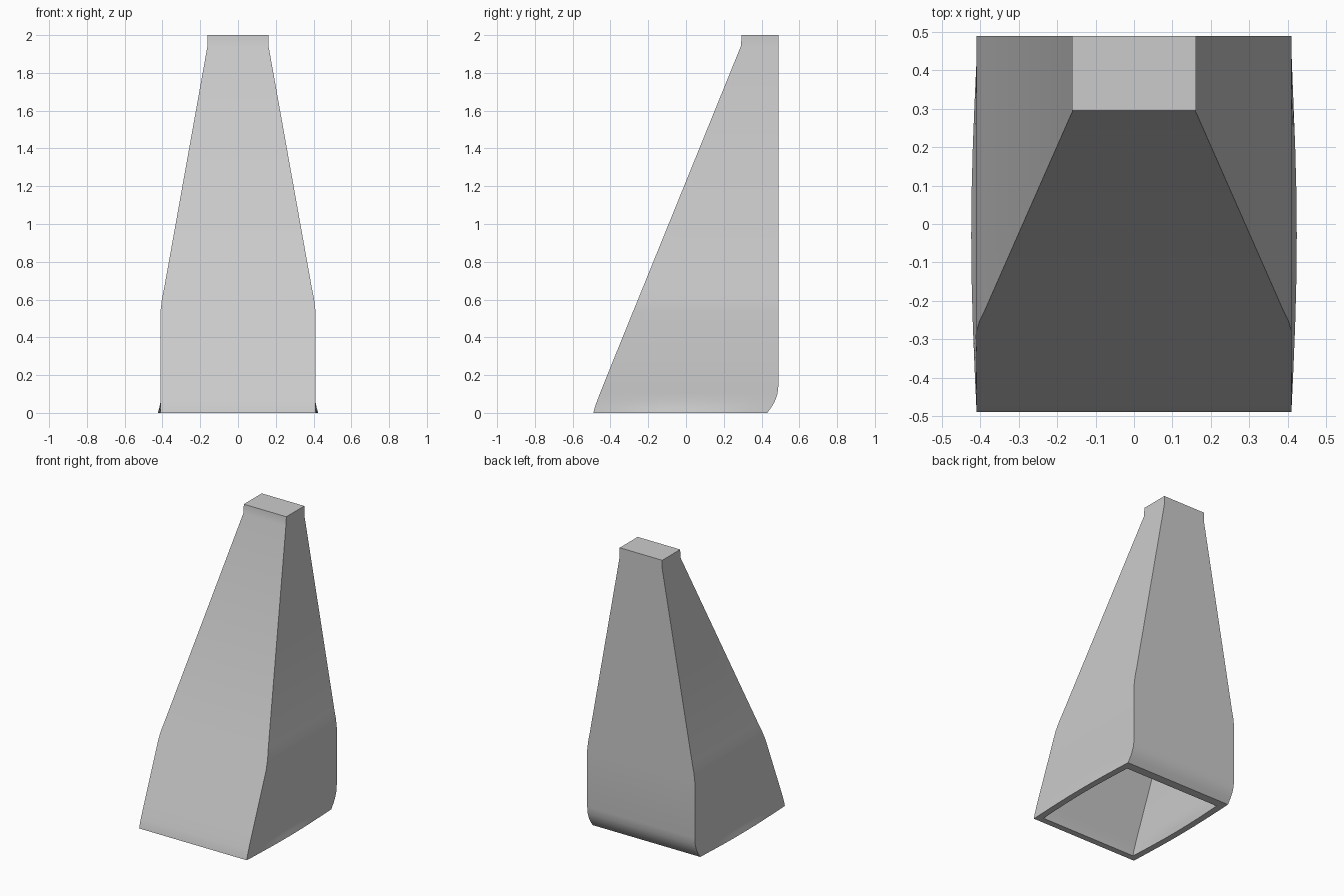
import bpy, bmesh, math

if "Cube" in bpy.data.objects:
    bpy.data.objects.remove(bpy.data.objects["Cube"], do_unlink=True)

STEPS = 8  # divisions along each bowed side

# Single grey finish
grey = bpy.data.materials.new("light_grey")
grey.use_nodes = True
colour = (0.6, 0.6, 0.6, 1)
grey.diffuse_color = colour
grey.node_tree.nodes["Principled BSDF"].inputs["Base Color"].default_value = colour

# Sections from the base up: height, half width, front y, back y, side bow
SECTIONS = [
    (0.00, 0.41, -0.49, 0.43, 0.014),
    (0.03, 0.41, -0.483, 0.452, 0.006),
    (0.06, 0.41, -0.472, 0.47, 0),
    (0.10, 0.41, -0.457, 0.484, 0),
    (0.15, 0.41, -0.437, 0.49, 0),
    (0.54, 0.41, -0.279, 0.49, 0),
    (0.60, 0.403, -0.254, 0.49, 0),
    (0.66, 0.391, -0.23, 0.49, 0),
    (1.94, 0.162, 0.29, 0.49, 0),
    (2.00, 0.162, 0.295, 0.49, 0),
]


def add_ring(bm, z, half, front, back, bow):
    """Rectangle with bowed sides, running up the +x side and down the -x side."""
    side = []
    for i in range(STEPS + 1):
        t = i / STEPS
        side.append((half + bow * math.sin(math.pi * t), front + (back - front) * t))
    outline = side + [(-x, y) for x, y in reversed(side)]
    return [bm.verts.new((x, y, z)) for x, y in outline]


def bridge(bm, a, b):
    for i in range(len(a)):
        j = (i + 1) % len(a)
        bm.faces.new((a[i], a[j], b[j], b[i]))


bm = bmesh.new()

# Outer shell with closed top
outer = [add_ring(bm, *s) for s in SECTIONS]
for low, high in zip(outer, outer[1:]):
    bridge(bm, low, high)
bm.faces.new(outer[-1])

# Hollow inside, following the shell at wall thickness
inner = [add_ring(bm, z, half - 0.043, front + 0.043, back - 0.06, bow)
         for z, half, front, back, bow in SECTIONS[:-1]]
for low, high in zip(inner, inner[1:]):
    bridge(bm, high, low)
bm.faces.new(inner[-1])

# Flat rim around the open base
bridge(bm, inner[0], outer[0])
bmesh.ops.recalc_face_normals(bm, faces=bm.faces)

mesh = bpy.data.meshes.new("tapered_hood")
bm.to_mesh(mesh)
bm.free()
mesh.materials.append(grey)
hood = bpy.data.objects.new("tapered_hood", mesh)
bpy.context.collection.objects.link(hood)

# Smooth the rounded bends, keep the corners crisp
bpy.ops.object.select_all(action="DESELECT")
hood.select_set(True)
bpy.context.view_layer.objects.active = hood
bpy.ops.object.shade_smooth_by_angle(angle=math.radians(32))
